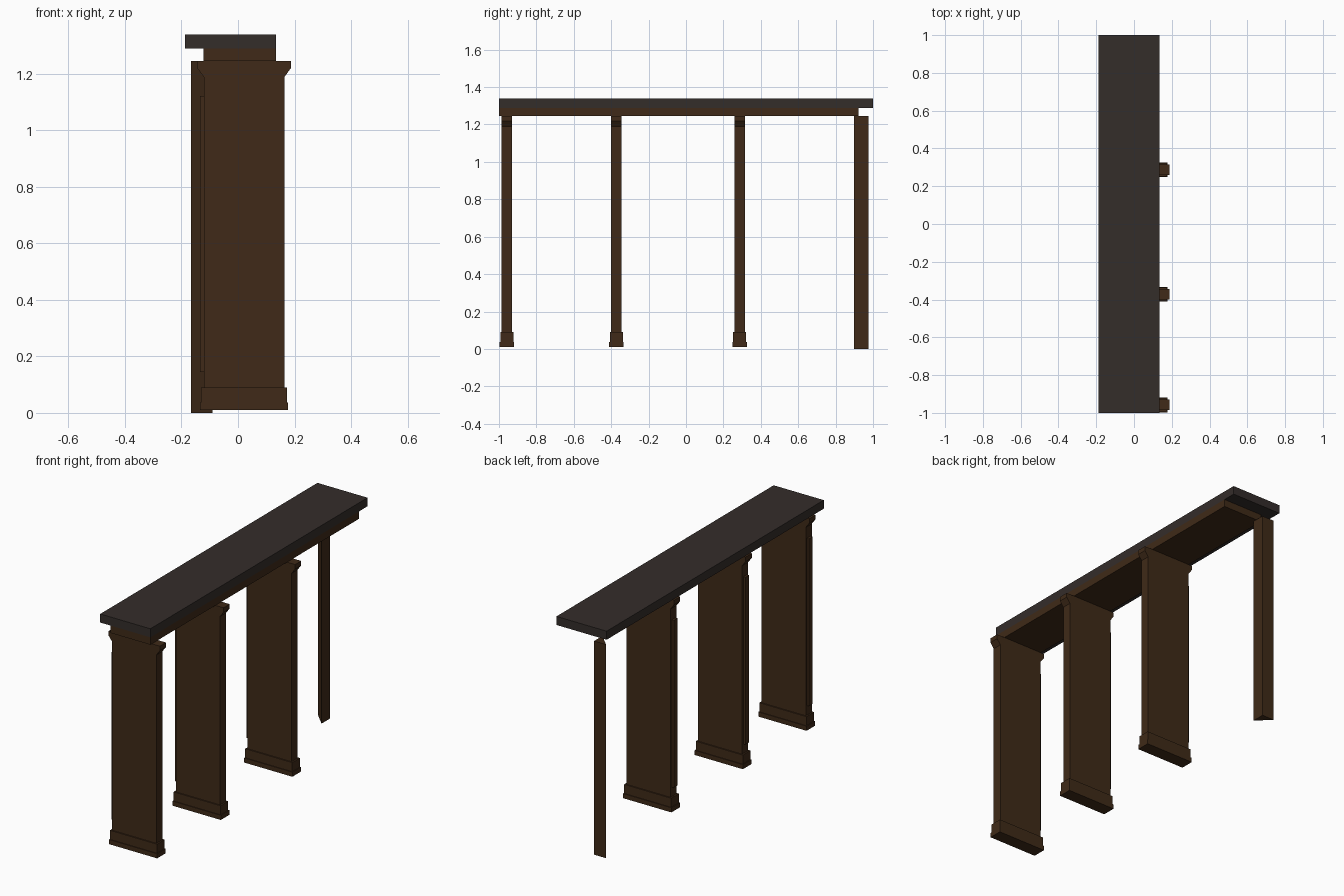
import bpy, bmesh

if "Cube" in bpy.data.objects:
    bpy.data.objects.remove(bpy.data.objects["Cube"])


def material(name, color):
    m = bpy.data.materials.new(name)
    m.diffuse_color = (*color, 1)
    m.use_nodes = True
    m.node_tree.nodes["Principled BSDF"].inputs["Base Color"].default_value = m.diffuse_color
    return m


wood = material("brown_wood", (0.050, 0.023, 0.009))
dark = material("dark_top", (0.034, 0.026, 0.023))


def prism(name, pts, axis, lo, hi, mat):
    """Extrude a 2D outline along an axis: 'z' uses (x, y) points, 'y' uses (x, z)."""
    bm = bmesh.new()
    place = (lambda a, b, t: (a, b, t)) if axis == "z" else (lambda a, b, t: (a, t, b))
    face = bm.faces.new([bm.verts.new(place(a, b, lo)) for a, b in pts])
    ext = bmesh.ops.extrude_face_region(bm, geom=[face])
    step = (0, 0, hi - lo) if axis == "z" else (0, hi - lo, 0)
    bmesh.ops.translate(bm, vec=step, verts=[g for g in ext["geom"] if isinstance(g, bmesh.types.BMVert)])
    bmesh.ops.recalc_face_normals(bm, faces=bm.faces)
    me = bpy.data.meshes.new(name)
    bm.to_mesh(me)
    bm.free()
    me.materials.append(mat)
    ob = bpy.data.objects.new(name, me)
    bpy.context.collection.objects.link(ob)
    return ob


def box(name, x0, x1, y0, y1, z0, z1, mat):
    return prism(name, [(x0, y0), (x1, y0), (x1, y1), (x0, y1)], "z", z0, z1, mat)


# Counter top and the board under it
box("counter_top", -0.188, 0.135, -1.0, 1.0, 1.288, 1.338, dark)
box("under_board", -0.122, 0.135, -1.0, 0.923, 1.245, 1.288, wood)

# Upright panels: flared head on both edges, two-step plinth, raised strip on the left edge
L, R = -0.121, 0.164
outline = [(L, 0.01), (R, 0.01), (R, 1.188), (0.187, 1.219), (0.187, 1.245),
           (-0.144, 1.245), (-0.144, 1.219), (L, 1.188)]
for i, y in enumerate((-0.958, -0.372, 0.287), 1):
    prism(f"panel_{i}", outline, "y", y - 0.028, y + 0.028, wood)
    box(f"plinth_upper_{i}", L - 0.009, R + 0.009, y - 0.035, y + 0.035, 0.035, 0.09, wood)
    box(f"plinth_lower_{i}", L - 0.013, R + 0.013, y - 0.039, y + 0.039, 0.01, 0.037, wood)
    box(f"edge_strip_{i}", L - 0.013, L + 0.005, y - 0.017, y + 0.017, 0.145, 1.12, wood)

# Triangular corner post at the back
prism("corner_post", [(-0.167, 0.975), (-0.09, 0.898), (-0.09, 0.975)], "z", 0.0, 1.245, wood)
